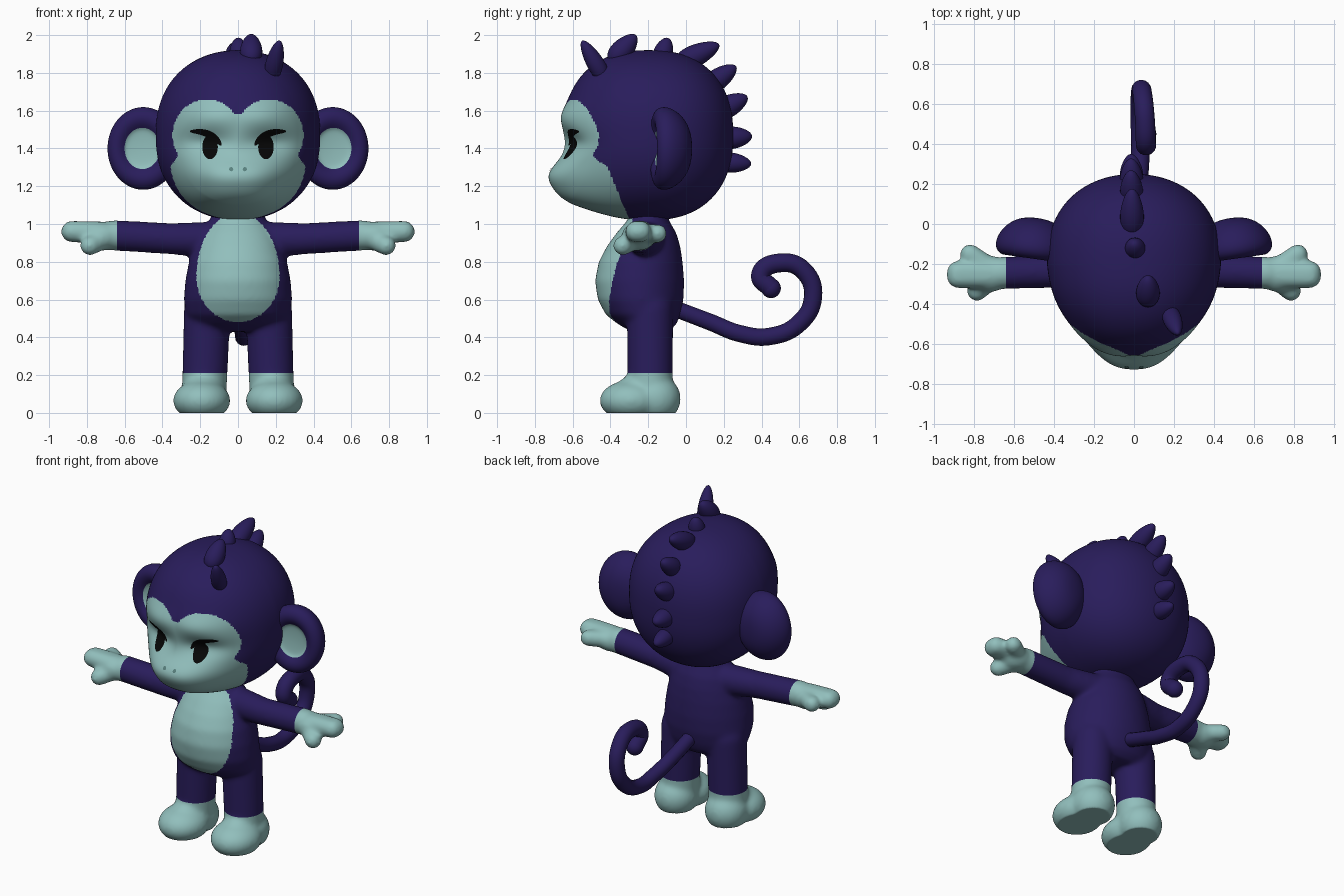
import bpy, bmesh
from math import sin, cos, pi, exp, sqrt, radians, copysign
from mathutils import Vector, Matrix
from mathutils.bvhtree import BVHTree

cube = bpy.data.objects.get("Cube")
if cube:
    bpy.data.objects.remove(cube, do_unlink=True)


def material(name, rgb):
    m = bpy.data.materials.new(name)
    m.use_nodes = True
    m.diffuse_color = (*rgb, 1)
    bsdf = next(n for n in m.node_tree.nodes if n.type == 'BSDF_PRINCIPLED')
    bsdf.inputs["Base Color"].default_value = (*rgb, 1)
    bsdf.inputs["Roughness"].default_value = 0.7
    return m


FUR = material("purple_fur", (0.022, 0.012, 0.106))
SKIN = material("pale_teal_skin", (0.285, 0.52, 0.505))
BLACK = material("black", (0.002, 0.002, 0.002))
NOSE = material("deep_teal", (0.10, 0.22, 0.21))


def make_object(name, bm, *mats):
    me = bpy.data.meshes.new(name)
    for m in mats:
        me.materials.append(m)
    bm.to_mesh(me)
    bm.free()
    for p in me.polygons:
        p.use_smooth = True
    ob = bpy.data.objects.new(name, me)
    bpy.context.collection.objects.link(ob)
    return ob


def circle(n):
    return [2 * pi * i / n for i in range(n)]


def arc(n):
    """Angles from pole to pole, leaving a tiny cap at each end."""
    return [pi * (i + 0.5) / n for i in range(n)]


def loft(bm, rings):
    """Skin closed rings of points and cap both ends."""
    rows = [[bm.verts.new(p) for p in ring] for ring in rings]
    n = len(rows[0])
    faces = [bm.faces.new(rows[0][::-1]), bm.faces.new(rows[-1])]
    for lo, hi in zip(rows, rows[1:]):
        for i in range(n):
            j = (i + 1) % n
            faces.append(bm.faces.new((lo[i], lo[j], hi[j], hi[i])))
    bmesh.ops.recalc_face_normals(bm, faces=faces)


def lathe(bm, profile, matrix):
    loft(bm, [[matrix @ Vector((r * cos(a), r * sin(a), z)) for a in circle(28)]
              for r, z in profile])


BALL = [(sin(t), -cos(t)) for t in arc(18)]


def ellipsoid(bm, center, radii):
    lathe(bm, BALL, Matrix.Translation(center) @ Matrix.Diagonal((*radii, 1)))


def aim(start, axis):
    return Matrix.Translation(start) @ axis.to_track_quat('Z', 'Y').to_matrix().to_4x4()


def stroke(bm, a, ra, b, rb):
    """Tapered limb with round ends."""
    a, axis = Vector(a), Vector(b) - Vector(a)
    profile = [(ra * r, ra * z) for r, z in BALL if z < 0]
    profile += [(rb * r, rb * z + axis.length) for r, z in BALL if z > 0]
    lathe(bm, profile, aim(a, axis))


# Body: torso, arms, hands, legs and feet fused into one skin
bm = bmesh.new()
TORSO = [  # height, half width, front, back
    (0.43, 0.17, -0.29, -0.09), (0.47, 0.25, -0.36, -0.05), (0.52, 0.275, -0.425, -0.03),
    (0.60, 0.287, -0.467, -0.013), (0.70, 0.279, -0.482, -0.01), (0.80, 0.26, -0.462, -0.018),
    (0.88, 0.23, -0.42, -0.03), (0.95, 0.20, -0.37, -0.05), (1.02, 0.15, -0.31, -0.09),
    (1.10, 0.12, -0.29, -0.11)]
loft(bm, [[(w * cos(a), (f + b) / 2 + (b - f) / 2 * sin(a), z) for a in circle(64)]
          for z, w, f, b in TORSO])
for s in (-1, 1):
    stroke(bm, (s * 0.1, -0.2, 0.915), 0.1, (s * 0.35, -0.235, 0.922), 0.083)
    stroke(bm, (s * 0.35, -0.235, 0.922), 0.083, (s * 0.66, -0.245, 0.94), 0.081)
    ellipsoid(bm, (s * 0.72, -0.25, 0.935), (0.1, 0.092, 0.077))
    for y in (-0.265, -0.24):
        stroke(bm, (s * 0.72, y, 0.955), 0.058, (s * 0.88, y, 0.96), 0.057)
    stroke(bm, (s * 0.72, -0.22, 0.94), 0.053, (s * 0.82, -0.15, 0.95), 0.051)
    stroke(bm, (s * 0.71, -0.27, 0.92), 0.053, (s * 0.785, -0.335, 0.885), 0.052)
    stroke(bm, (s * 0.163, -0.19, 0.54), 0.124, (s * 0.178, -0.19, 0.13), 0.119)
    ellipsoid(bm, (s * 0.185, -0.165, 0.075), (0.133, 0.138, 0.13))
    stroke(bm, (s * 0.18, -0.21, 0.14), 0.11, (s * 0.19, -0.31, 0.075), 0.1)
    ellipsoid(bm, (s * 0.192, -0.29, 0.065), (0.152, 0.168, 0.108))
body = make_object("body", bm)
remesh = body.modifiers.new("fuse", 'REMESH')
remesh.mode = 'VOXEL'
remesh.voxel_size = 0.011
soften = body.modifiers.new("soften", 'SMOOTH')
soften.iterations = 20
fused = bpy.data.meshes.new_from_object(
    body.evaluated_get(bpy.context.evaluated_depsgraph_get()))
body.modifiers.clear()
fused.materials.clear()
for m in (FUR, SKIN):
    fused.materials.append(m)

# Body colours: bare belly, hands and feet
bm = bmesh.new()
bm.from_mesh(fused)
for co, no in (((0.64, 0, 0), (1, 0, 0)), ((-0.64, 0, 0), (1, 0, 0)), ((0, 0, 0.21), (0, 0, 1))):
    bmesh.ops.bisect_plane(bm, geom=bm.verts[:] + bm.edges[:] + bm.faces[:],
                           plane_co=co, plane_no=no)
for v in bm.verts:
    v.co.z = max(v.co.z, 0)
for f in bm.faces:
    c = f.calc_center_median()
    dz = c.z - 0.72
    belly = c.y < -0.22 and (c.x / 0.22) ** 2 + (dz / (0.34 if dz > 0 else 0.24)) ** 2 < 1
    f.material_index = int(belly or abs(c.x) > 0.64 or c.z < 0.21)
    f.smooth = True
bm.to_mesh(fused)
bm.free()
body.data = fused


# Head: rounded ball with muzzle, brow and eye sockets shaped into it
def bump(x, z, cx, cz, wx, wz, power=2):
    return exp(-abs((x - cx) / wx) ** power - abs((z - cz) / wz) ** power)


def swell(u, half, power):
    return copysign(half * abs(u) ** (2 / power), u)


def head_point(t, a):
    x = swell(sin(t) * cos(a), 0.435, 2.08)
    y = swell(sin(t) * sin(a), 0.45, 2.4) - 0.2
    z = swell(-cos(t), 0.45, 2.3) + 1.47
    front = min(max((-0.2 - y) / 0.3, 0), 1)
    x *= 1 - 0.07 * front
    y -= front * (0.125 * bump(x, z, 0, 1.19, 0.26, 0.14, 3)
                  + 0.025 * bump(abs(x), z, 0.13, 1.57, 0.16, 0.07)
                  - 0.04 * bump(abs(x), z, 0.17, 1.43, 0.14, 0.06))
    return x, y, z


def is_face(p):
    ax = abs(p.x)
    lobe = p.y < -0.3 and ((ax - 0.165) / 0.182) ** 2 + ((p.z - 1.47) / 0.19) ** 2 < 1
    dip = p.y < -0.3 and ax < 0.09 and 1.4 < p.z < 1.585 + 6 * ax * ax
    jaw = p.z < 1.42 - 1.5 * max(0, ax - 0.28) and p.y < -0.31 - 0.42 * (p.z - 1.05)
    return lobe or dip or jaw


bm = bmesh.new()
loft(bm, [[head_point(t, a) for a in circle(260)] for t in arc(190)])
for f in bm.faces:
    f.material_index = int(is_face(f.calc_center_median()))
surface = BVHTree.FromBMesh(bm)
make_object("head", bm, FUR, SKIN)


def decal(name, path, width, mat, columns=24, rows=6):
    """Thin strip laid on the face along path(t), half as wide as width(t)."""
    for s, side in ((1, "left"), (-1, "right")):
        bm = bmesh.new()
        grid = []
        for i in range(columns + 1):
            t = i / columns
            p = path(t)
            tangent = (path(min(t + 0.01, 1)) - path(max(t - 0.01, 0))).normalized()
            across = Vector((-tangent.y, tangent.x)) * max(width(t), 0.0008)
            row = []
            for j in range(rows + 1):
                q = p + across * (2 * j / rows - 1)
                hit = surface.ray_cast(Vector((s * q.x, -2, q.y)), Vector((0, 1, 0)))[0]
                row.append(bm.verts.new((s * q.x, hit.y - 0.006, q.y)))
            grid.append(row)
        for a, b in zip(grid, grid[1:]):
            for j in range(rows):
                f = bm.faces.new((a[j], a[j + 1], b[j + 1], b[j]))
                f.normal_update()
                if f.normal.y > 0:
                    f.normal_flip()
        make_object(side + "_" + name, bm, mat)


def oval(x, z, h):
    return lambda t: Vector((x, z - h * cos(pi * t)))


def brow(t):
    a, b, c = Vector((0.09, 1.415)), Vector((0.13, 1.495)), Vector((0.255, 1.49))
    return a * (1 - t) ** 2 + b * 2 * t * (1 - t) + c * t * t


# Eyes, brows and nostrils
decal("eye", oval(0.148, 1.408, 0.065), lambda t: 0.041 * sin(pi * t), BLACK)
decal("brow", brow, lambda t: 0.018 * sqrt(abs(sin(pi * t)) + 0.03), BLACK)
decal("nostril", oval(0.036, 1.29, 0.011), lambda t: 0.011 * sin(pi * t), NOSE)

# Ears: domed cups with a broad rounded rim and a shallow pale hollow
EAR = [(0.02, 0.03), (0.09, 0.022), (0.155, -0.015), (0.195, -0.07), (0.208, -0.12),
       (0.195, -0.158), (0.16, -0.178), (0.125, -0.172), (0.1, -0.152), (0.085, -0.142),
       (0.02, -0.137)]
tilt = Matrix.Rotation(radians(8), 3, 'Z')
for s, side in ((1, "left"), (-1, "right")):
    bm = bmesh.new()
    rings = []
    for r, y in EAR:
        ring = [tilt @ Vector((0.94 * r * cos(a), y, 1.08 * r * sin(a))) for a in circle(32)]
        rings.append([(s * (p.x + 0.485), p.y, p.z + 1.40) for p in ring])
    loft(bm, rings)
    for f in bm.faces:
        c = f.calc_center_median()
        hollow = ((abs(c.x) - 0.505) / 0.096) ** 2 + ((c.z - 1.40) / 0.11) ** 2 < 1
        f.material_index = int(hollow and c.y < -0.07)
    ear = make_object(side + "_ear", bm, FUR, SKIN)
    ear.modifiers.new("round", 'SUBSURF').levels = 2

# Crest: blunt tufts from the brow to the back of the head
TUFTS = [  # base, tip, radius
    ((0.17, -0.42, 1.75), (0.22, -0.55, 1.97), 0.046),
    ((0.07, -0.40, 1.85), (0.07, -0.265, 2.0), 0.058),
    ((0.01, -0.14, 1.85), (0.0, -0.095, 1.985), 0.05),
    ((-0.01, -0.06, 1.84), (-0.01, 0.175, 1.95), 0.058),
    ((-0.01, 0.09, 1.71), (-0.015, 0.265, 1.835), 0.056),
    ((-0.01, 0.14, 1.58), (-0.015, 0.325, 1.675), 0.058),
    ((-0.01, 0.16, 1.45), (-0.015, 0.35, 1.465), 0.058),
    ((-0.01, 0.16, 1.33), (-0.015, 0.345, 1.318), 0.052)]
bm = bmesh.new()
for base, tip, radius in TUFTS:
    axis = Vector(tip) - Vector(base)
    egg = [(radius * r * (1 - 0.2 * z), (z + 1) * axis.length / 2) for r, z in BALL]
    lathe(bm, egg, aim(base, axis))
make_object("crest_tufts", bm, FUR)

# Tail: curled tube with a rounded end
TAIL = [(0.0, -0.08, 0.56), (0.01, 0.13, 0.48), (0.03, 0.285, 0.42), (0.03, 0.445, 0.405),
        (0.03, 0.60, 0.475), (0.035, 0.672, 0.61), (0.045, 0.63, 0.745), (0.055, 0.515, 0.795),
        (0.06, 0.395, 0.73), (0.06, 0.45, 0.66)]
curve = bpy.data.curves.new("tail", 'CURVE')
curve.dimensions = '3D'
curve.bevel_depth = 0.05
curve.bevel_resolution = 6
curve.use_fill_caps = True
spline = curve.splines.new('BEZIER')
spline.bezier_points.add(len(TAIL) - 1)
for i, (p, co) in enumerate(zip(spline.bezier_points, TAIL)):
    p.co = co
    p.radius = 0.86 + 0.02 * i
    p.handle_left_type = p.handle_right_type = 'AUTO'
curve.materials.append(FUR)
bpy.context.collection.objects.link(bpy.data.objects.new("tail", curve))
bm = bmesh.new()
ellipsoid(bm, TAIL[-1], [0.052] * 3)
make_object("tail_tip", bm, FUR)
